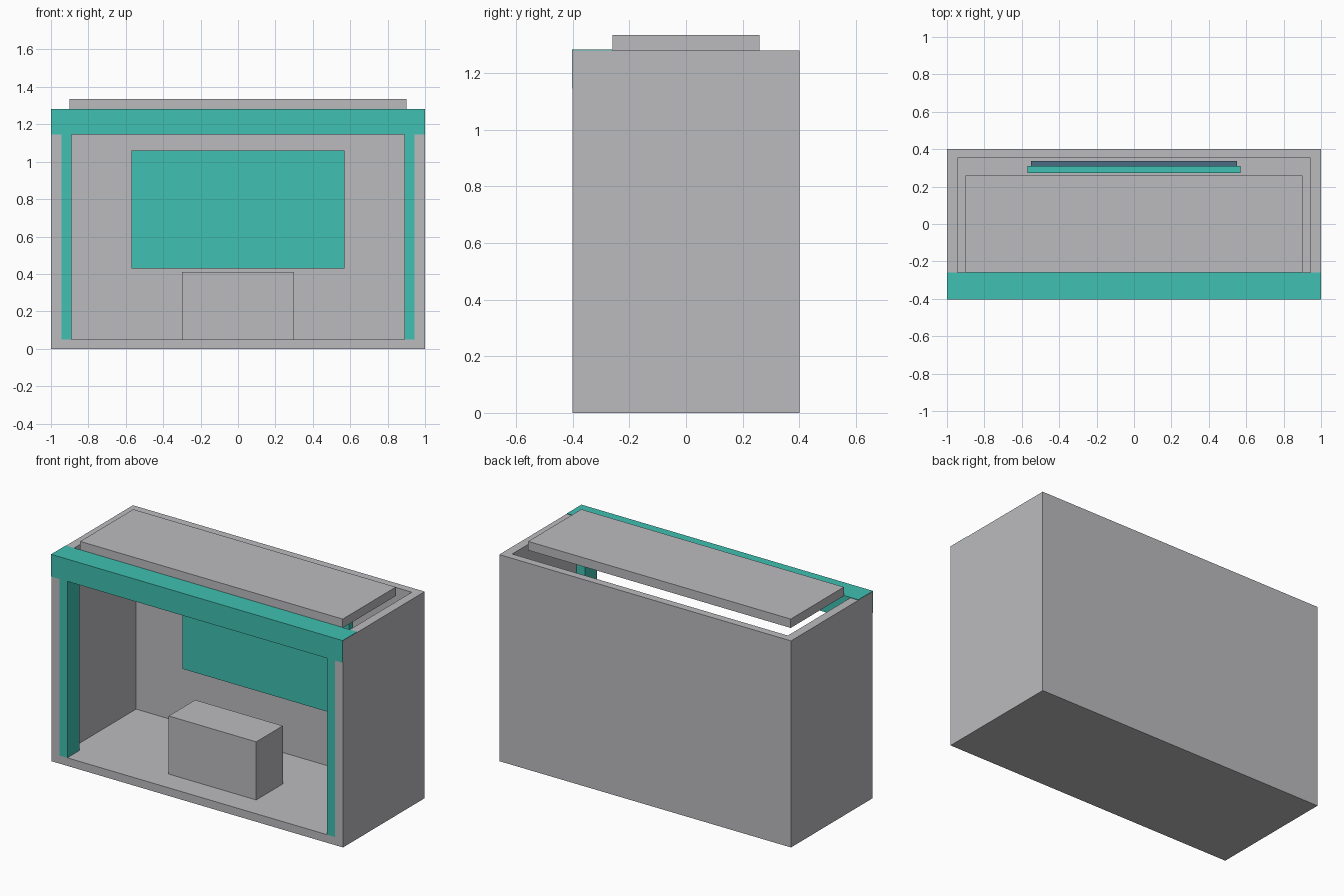
import bpy
import bmesh

default = bpy.data.objects.get("Cube")
if default:
    bpy.data.objects.remove(default, do_unlink=True)


def material(name, rgb):
    m = bpy.data.materials.new(name)
    m.use_nodes = True
    m.diffuse_color = (*rgb, 1)
    m.node_tree.nodes["Principled BSDF"].inputs["Base Color"].default_value = (*rgb, 1)
    return m


GREY = material("light grey", (0.50, 0.50, 0.52))
TEAL = material("teal", (0.05, 0.53, 0.44))
BLUE = material("slate blue", (0.07, 0.15, 0.23))


def prism(name, outline, z0, z1, mat):
    """Extrude a plan outline from z0 up to z1."""
    bm = bmesh.new()
    base = bm.faces.new([bm.verts.new((x, y, z0)) for x, y in outline])
    top = bmesh.ops.extrude_face_region(bm, geom=[base])["geom"]
    verts = [v for v in top if isinstance(v, bmesh.types.BMVert)]
    bmesh.ops.translate(bm, verts=verts, vec=(0, 0, z1 - z0))
    bmesh.ops.recalc_face_normals(bm, faces=bm.faces)
    mesh = bpy.data.meshes.new(name)
    bm.to_mesh(mesh)
    bm.free()
    mesh.materials.append(mat)
    obj = bpy.data.objects.new(name, mesh)
    bpy.context.collection.objects.link(obj)
    return obj


def box(name, x, y, z, mat):
    plan = [(x[0], y[0]), (x[1], y[0]), (x[1], y[1]), (x[0], y[1])]
    return prism(name, plan, z[0], z[1], mat)


# Booth shell: three walls in one U-shaped plan, and the floor between them
FRONT, BACK, INNER, INNER_BACK = -0.40, 0.40, 0.945, 0.352
HEIGHT, FLOOR = 1.28, 0.05
walls = [(-1, FRONT), (-1, BACK), (1, BACK), (1, FRONT),
         (INNER, FRONT), (INNER, INNER_BACK), (-INNER, INNER_BACK), (-INNER, FRONT)]
prism("walls", walls, 0, HEIGHT, GREY)
box("floor", (-INNER, INNER), (FRONT, INNER_BACK), (0, FLOOR), GREY)

# Raised roof panel
box("roof_panel", (-0.9, 0.9), (-0.26, 0.26), (HEIGHT, 1.335), GREY)

# Header across the opening and the posts under it
box("header", (-0.999, 0.999), (-0.403, -0.26), (1.145, 1.283), TEAL)
for side, s in (("left", 1), ("right", -1)):
    xs = sorted((s * 0.89, s * INNER))
    box(side + "_post", xs, (FRONT, -0.28), (FLOOR, 1.2), TEAL)

# Display board with its backing, near the rear wall
box("display_board", (-0.57, 0.57), (0.272, 0.31), (0.43, 1.06), TEAL)
box("display_backing", (-0.55, 0.55), (0.31, 0.338), (0.45, 1.04), BLUE)

# Counter
box("counter", (-0.3, 0.3), (-0.25, 0.01), (FLOOR, 0.41), GREY)
